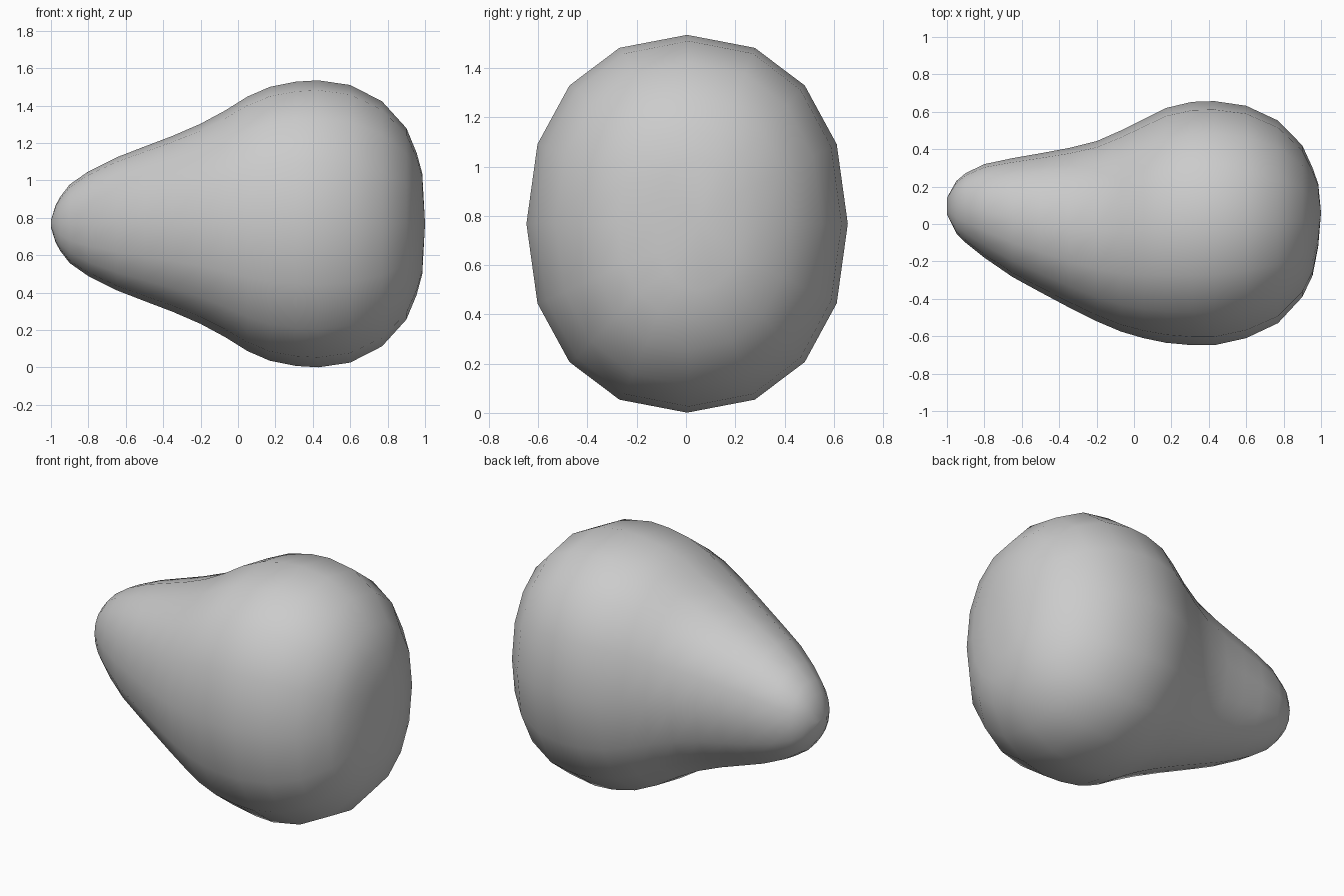
import bpy, bmesh
from math import sin, cos, pi, copysign

if "Cube" in bpy.data.objects:
    bpy.data.objects.remove(bpy.data.objects["Cube"])

SIDES, ZC = 16, 0.768

# cross-sections along x: (x, back y, front y, half height)
SECTIONS = [
    (-1.0, .14, .05, .02), (-.975, .185, 0, .10), (-.95, .23, -.05, .145),
    (-.9, .272, -.10, .21), (-.8, .32, -.18, .28), (-.65, .352, -.283, .355),
    (-.5, .378, -.365, .413), (-.35, .406, -.445, .47), (-.2, .443, -.52, .535),
    (-.07, .5, -.575, .605), (.05, .56, -.61, .68), (.17, .62, -.635, .732),
    (.31, .653, -.648, .76), (.43, .657, -.648, .767), (.6, .632, -.61, .742),
    (.77, .553, -.53, .655), (.9, .42, -.39, .512), (.955, .30, -.275, .38),
    (.985, .215, -.12, .27),
]


def soft(v):
    # slightly squared ellipse
    return copysign(abs(v) ** 0.9, v) if abs(v) > 1e-6 else 0.0


bm = bmesh.new()
rings = []
for x, y1, y0, hz in SECTIONS:
    ring = []
    for i in range(SIDES):
        a = 2 * pi * i / SIDES
        ring.append(bm.verts.new(((x, (y1 + y0) / 2 + (y1 - y0) / 2 * soft(sin(a)),
                                   ZC + hz * soft(cos(a))))))
    rings.append(ring)

# skin between the sections
for a, b in zip(rings, rings[1:]):
    for i in range(SIDES):
        j = (i + 1) % SIDES
        bm.faces.new((a[i], a[j], b[j], b[i]))

# narrow tip and gently domed broad end
bm.faces.new(rings[0])
pole = bm.verts.new((1.0, .06, ZC))
for i in range(SIDES):
    bm.faces.new((rings[-1][i], rings[-1][(i + 1) % SIDES], pole))

bmesh.ops.recalc_face_normals(bm, faces=bm.faces)
for f in bm.faces:
    f.smooth = True
mesh = bpy.data.meshes.new("pear_shaped_body")
bm.to_mesh(mesh)
bm.free()
bpy.context.collection.objects.link(bpy.data.objects.new("pear_shaped_body", mesh))
